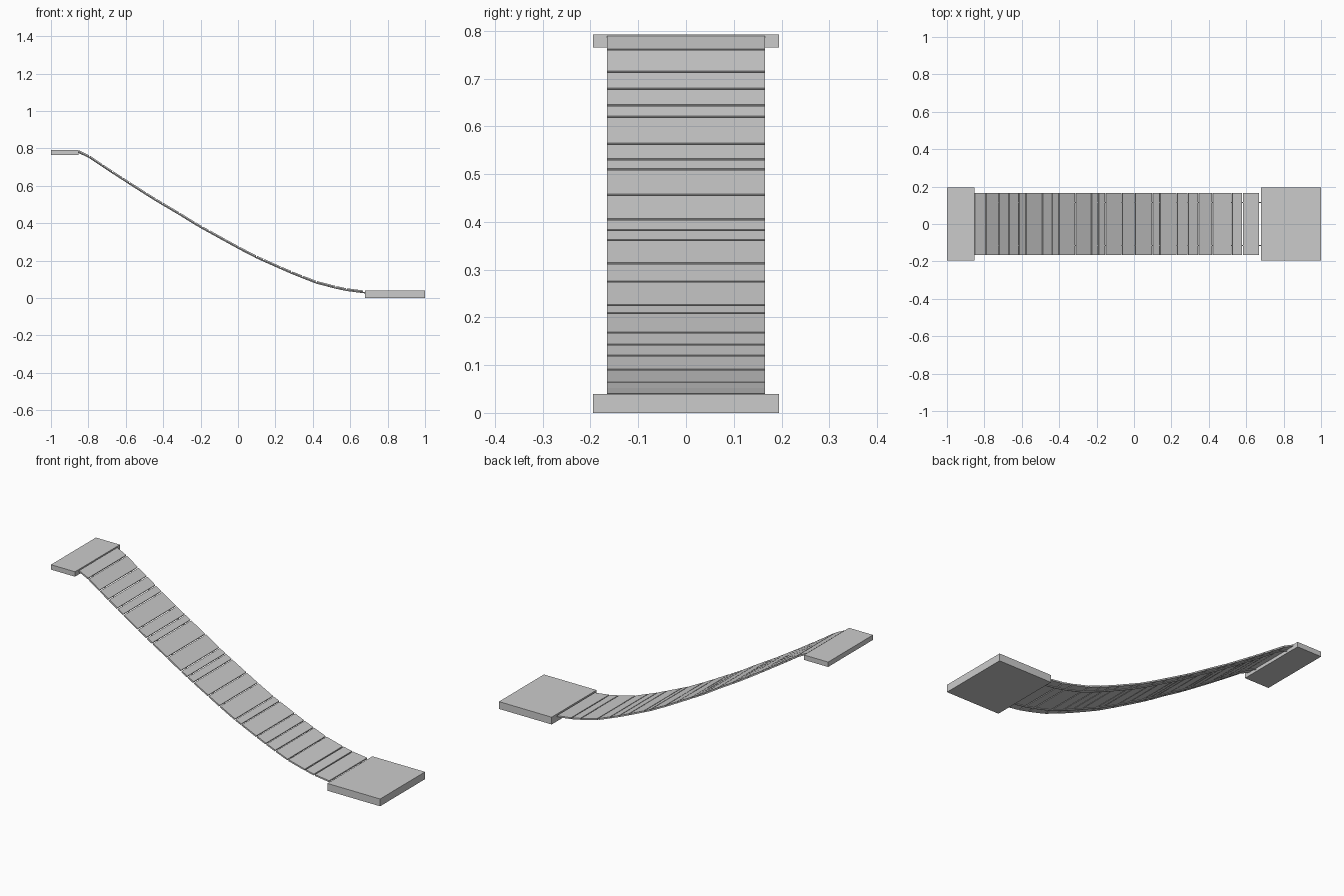
import bpy, bmesh, math
from mathutils import Vector

if "Cube" in bpy.data.objects:
    bpy.data.objects.remove(bpy.data.objects["Cube"])

# Walking line of the sagging deck: plank joints as (x, z of top surface)
JOINTS = [(-0.852, 0.790), (-0.792, 0.761), (-0.722, 0.714), (-0.669, 0.679),
          (-0.615, 0.644), (-0.578, 0.620), (-0.490, 0.564), (-0.437, 0.531),
          (-0.402, 0.510), (-0.312, 0.457), (-0.228, 0.405), (-0.190, 0.383),
          (-0.152, 0.362), (-0.063, 0.313), (0.006, 0.275), (0.100, 0.226),
          (0.138, 0.209), (0.230, 0.168), (0.288, 0.143), (0.345, 0.120),
          (0.420, 0.091), (0.524, 0.064), (0.580, 0.052), (0.672, 0.040)]
HALF_W, THICK, GAP = 0.165, 0.008, 0.006
ROPE_Y, ROPE_R = 0.115, 0.0035


def box(name, size, loc, pitch=0.0):
    me = bpy.data.meshes.new(name)
    bm = bmesh.new()
    bmesh.ops.create_cube(bm, size=1)
    bmesh.ops.scale(bm, vec=size, verts=bm.verts)
    bm.to_mesh(me)
    bm.free()
    ob = bpy.data.objects.new(name, me)
    ob.location = loc
    ob.rotation_euler = (0, pitch, 0)
    bpy.context.collection.objects.link(ob)
    return ob


# End platforms
box("upper_platform", (0.146, 0.39, 0.027), (-0.927, 0, 0.7785))
box("lower_platform", (0.32, 0.39, 0.04), (0.84, 0, 0.02))

# Planks, each tilted to follow its piece of the line
for i, (a, b) in enumerate(zip(JOINTS, JOINTS[1:])):
    p, q = Vector((a[0], 0, a[1])), Vector((b[0], 0, b[1]))
    d = q - p
    normal = Vector((-d.z, 0, d.x)).normalized()
    box(f"plank_{i + 1:02d}", (d.length - GAP, 2 * HALF_W, THICK),
        (p + q) / 2 - normal * THICK / 2, math.atan2(-d.z, d.x))

# Two support ropes under the planks, running into the platforms
path = [(-0.865, 0.778)] + [(x, z - THICK - ROPE_R * 0.9) for x, z in JOINTS] + [(0.69, 0.028)]
for side, y in (("front", -ROPE_Y), ("back", ROPE_Y)):
    cu = bpy.data.curves.new(f"{side}_rope", 'CURVE')
    cu.dimensions = '3D'
    cu.bevel_depth = ROPE_R
    cu.bevel_resolution = 2
    cu.use_fill_caps = True
    sp = cu.splines.new('POLY')
    sp.points.add(len(path) - 1)
    for pt, (x, z) in zip(sp.points, path):
        pt.co = (x, y, z, 1)
    bpy.context.collection.objects.link(bpy.data.objects.new(f"{side}_rope", cu))
